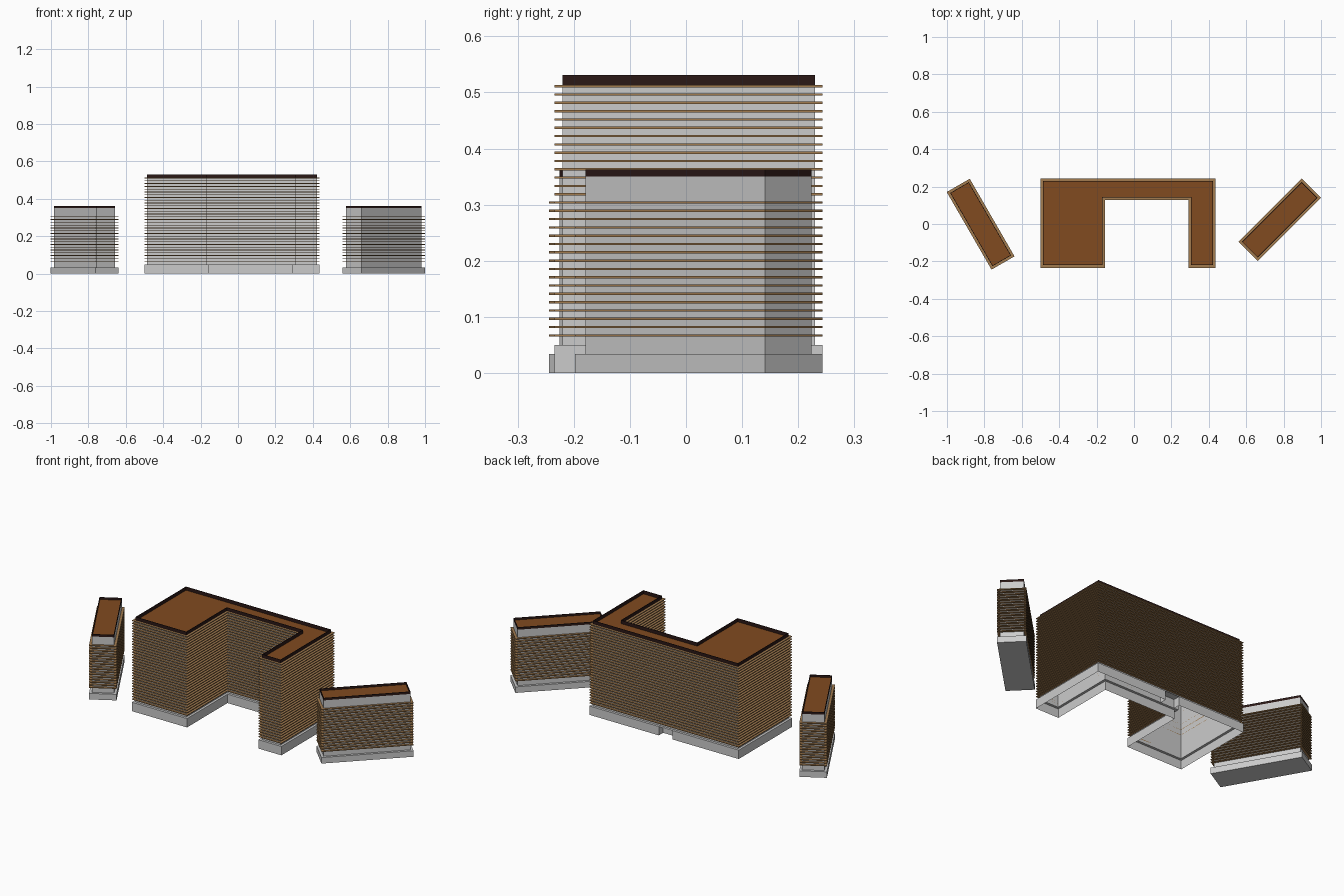
import bpy, bmesh, math
from mathutils import Vector

if "Cube" in bpy.data.objects:
    bpy.data.objects.remove(bpy.data.objects["Cube"])


def material(name, rgb):
    m = bpy.data.materials.new(name)
    m.diffuse_color = (*rgb, 1)
    m.use_nodes = True
    m.node_tree.nodes["Principled BSDF"].inputs["Base Color"].default_value = m.diffuse_color
    return m


ROOF = material("roof_brown", (0.22, 0.07, 0.014))
RIM = material("rim_dark", (0.024, 0.009, 0.008))
WOOD = material("slat_wood", (0.36, 0.20, 0.08))


def inset(pts, d):
    """Move every edge of a counter-clockwise outline inward by d."""
    out = []
    for i, p in enumerate(pts):
        p, a, b = Vector(p), Vector(pts[i - 1]), Vector(pts[(i + 1) % len(pts)])
        e1, e2 = (p - a).normalized(), (b - p).normalized()
        n1, n2 = Vector((-e1.y, e1.x)), Vector((-e2.y, e2.x))
        q = p + (n1 + n2) * (d / (1 + n1.dot(n2)))
        out.append((q.x, q.y))
    return out


def finish(name, bm, mat=None, recalc=True):
    if recalc:
        bmesh.ops.recalc_face_normals(bm, faces=bm.faces[:])
    me = bpy.data.meshes.new(name)
    bm.to_mesh(me)
    bm.free()
    if mat:
        me.materials.append(mat)
    ob = bpy.data.objects.new(name, me)
    bpy.context.collection.objects.link(ob)


def loop(bm, pts, z):
    return [bm.verts.new((x, y, z)) for x, y in pts]


def bridge(bm, a, b):
    n = len(a)
    for i in range(n):
        j = (i + 1) % n
        bm.faces.new((a[i], a[j], b[j], b[i]))


def prism(name, pts, z0, z1, mat=None):
    bm = bmesh.new()
    a, b = loop(bm, pts, z0), loop(bm, pts, z1)
    bridge(bm, a, b)
    bm.faces.new(a[::-1])
    bm.faces.new(b)
    finish(name, bm, mat)


def rings(name, pts, width, levels, height, mat):
    """Stack of rectangular-section frames following an outline."""
    bm = bmesh.new()
    inner = inset(pts, width)
    for z in levels:
        o0, o1 = loop(bm, pts, z), loop(bm, pts, z + height)
        i1, i0 = loop(bm, inner, z + height), loop(bm, inner, z)
        for a, b in ((o0, o1), (o1, i1), (i1, i0), (i0, o0)):
            bridge(bm, a, b)
    finish(name, bm, mat)


def sheet(name, pts, z, mat):
    bm = bmesh.new()
    bm.faces.new(loop(bm, pts, z))
    finish(name, bm, mat, False)


STEP, INSET = 0.0148, 0.0135


def slats_and_roof(prefix, pts, count, wall_top, rim_top):
    rings(prefix + "_slats", pts, INSET, [0.065 + STEP * i for i in range(count)], 0.004, WOOD)
    body = inset(pts, INSET)
    sheet(prefix + "_roof", inset(body, 0.003), wall_top + 0.001, ROOF)
    rings(prefix + "_roof_rim", body, 0.003, [wall_top], rim_top - wall_top, RIM)


# Main U-shaped block, hollow and open underneath
U = [(-0.5, -0.234), (-0.155, -0.234), (-0.155, 0.127), (0.291, 0.127),
     (0.291, -0.234), (0.435, -0.234), (0.435, 0.243), (-0.5, 0.243)]
U_BODY = inset(U, INSET)
BASE_TOP, WALL_TOP = 0.05, 0.511
bm = bmesh.new()
bridge(bm, loop(bm, U_BODY, BASE_TOP), loop(bm, U_BODY, WALL_TOP))
finish("main_walls", bm, None, False)

# Plinth with a recessed back entrance, and its ledge
RX0, RX1, RY = -0.086, 0.0, 0.205
RECESS = [(RX1, 0.243), (RX1, RY), (RX0, RY), (RX0, 0.243)]
path = U[:7] + RECESS + U[7:]
bm = bmesh.new()
bridge(bm, loop(bm, path, 0), loop(bm, path, BASE_TOP))
bridge(bm, loop(bm, U, BASE_TOP), loop(bm, U_BODY, BASE_TOP))
finish("main_plinth", bm, None, False)
sheet("entrance_ceiling", RECESS, BASE_TOP - 0.0005, None)
slats_and_roof("main", U, 31, WALL_TOP, 0.531)


# Two small turned blocks
def small_block(prefix, cx, cy, length, width, degrees):
    c, s = math.cos(math.radians(degrees)), math.sin(math.radians(degrees))
    pts = []
    for u, v in ((-1, -1), (1, -1), (1, 1), (-1, 1)):
        x, y = u * length / 2, v * width / 2
        pts.append((cx + x * c - y * s, cy + x * s + y * c))
    prism(prefix + "_plinth", pts, 0, 0.034)
    prism(prefix + "_walls", inset(pts, INSET), 0.034, 0.35)
    slats_and_roof(prefix, pts, 17, 0.35, 0.363)


small_block("left_block", -0.82, -0.001, 0.479, 0.142, -60)
small_block("right_block", 0.779, 0.0225, 0.479, 0.145, 45)
